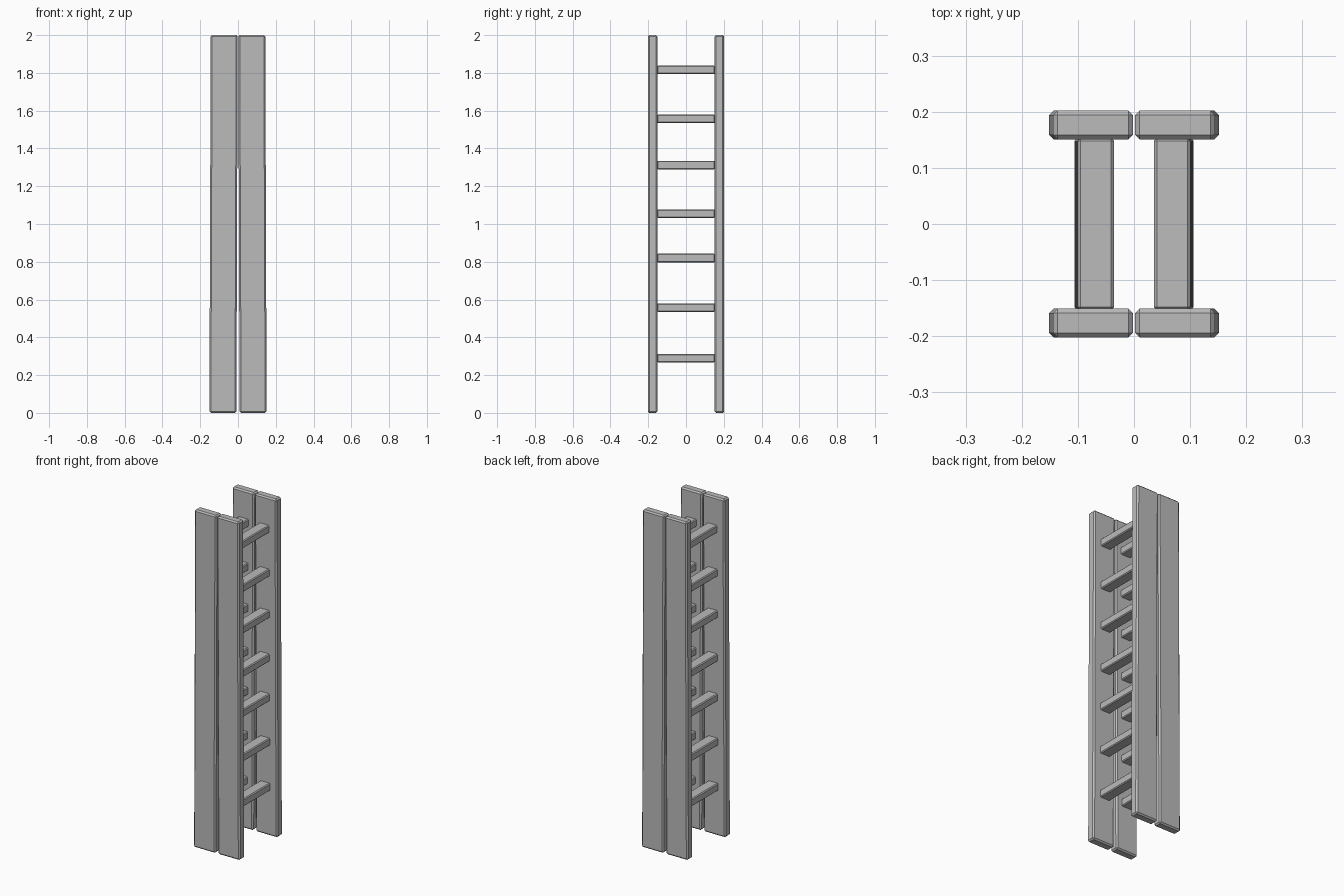
import bpy
import bmesh
from mathutils import Matrix, Vector

cube = bpy.data.objects.get("Cube")
if cube:
    bpy.data.objects.remove(cube, do_unlink=True)

grey = bpy.data.materials.new("plain grey")
grey.use_nodes = True
colour = (0.5, 0.5, 0.5, 1)
grey.diffuse_color = colour
grey.node_tree.nodes["Principled BSDF"].inputs["Base Color"].default_value = colour

TILT = 0.0035          # each frame leans in towards the other at the top
FRAME_X = 0.0765
RAIL = Vector((0.143, 0.051, 2.0))
RAIL_Y = 0.1765
RUNG = Vector((0.065, 0.306, 0.045))
RUNG_HEIGHTS = (0.29, 0.557, 0.82, 1.055, 1.312, 1.557, 1.816)


def chamfered_box(name, size, centre, chamfer, frame):
    """Flat-shaded box with chamfered edges, placed within a leaning frame."""
    bm = bmesh.new()
    bmesh.ops.create_cube(bm, size=1)
    bmesh.ops.scale(bm, vec=size, verts=bm.verts)
    bmesh.ops.bevel(bm, geom=bm.edges[:], offset=chamfer, segments=1,
                    affect='EDGES')
    bmesh.ops.translate(bm, vec=centre, verts=bm.verts)
    mesh = bpy.data.meshes.new(name)
    bm.to_mesh(mesh)
    bm.free()
    mesh.materials.append(grey)
    obj = bpy.data.objects.new(name, mesh)
    obj.matrix_world = frame
    bpy.context.collection.objects.link(obj)
    return obj


for side, s in (("left", 1), ("right", -1)):
    frame = (Matrix.Translation((s * FRAME_X, 0, 1))
             @ Matrix.Rotation(-s * TILT, 4, 'Y'))
    # Two flat rails, front and back
    for end, e in (("front", -1), ("back", 1)):
        chamfered_box(f"{side}_{end}_rail", RAIL, (0, e * RAIL_Y, 0), 0.008, frame)
    # Rungs between the rails
    for i, z in enumerate(RUNG_HEIGHTS, 1):
        chamfered_box(f"{side}_rung_{i}", RUNG, (-s * 0.0055, 0, z - 1), 0.005, frame)
